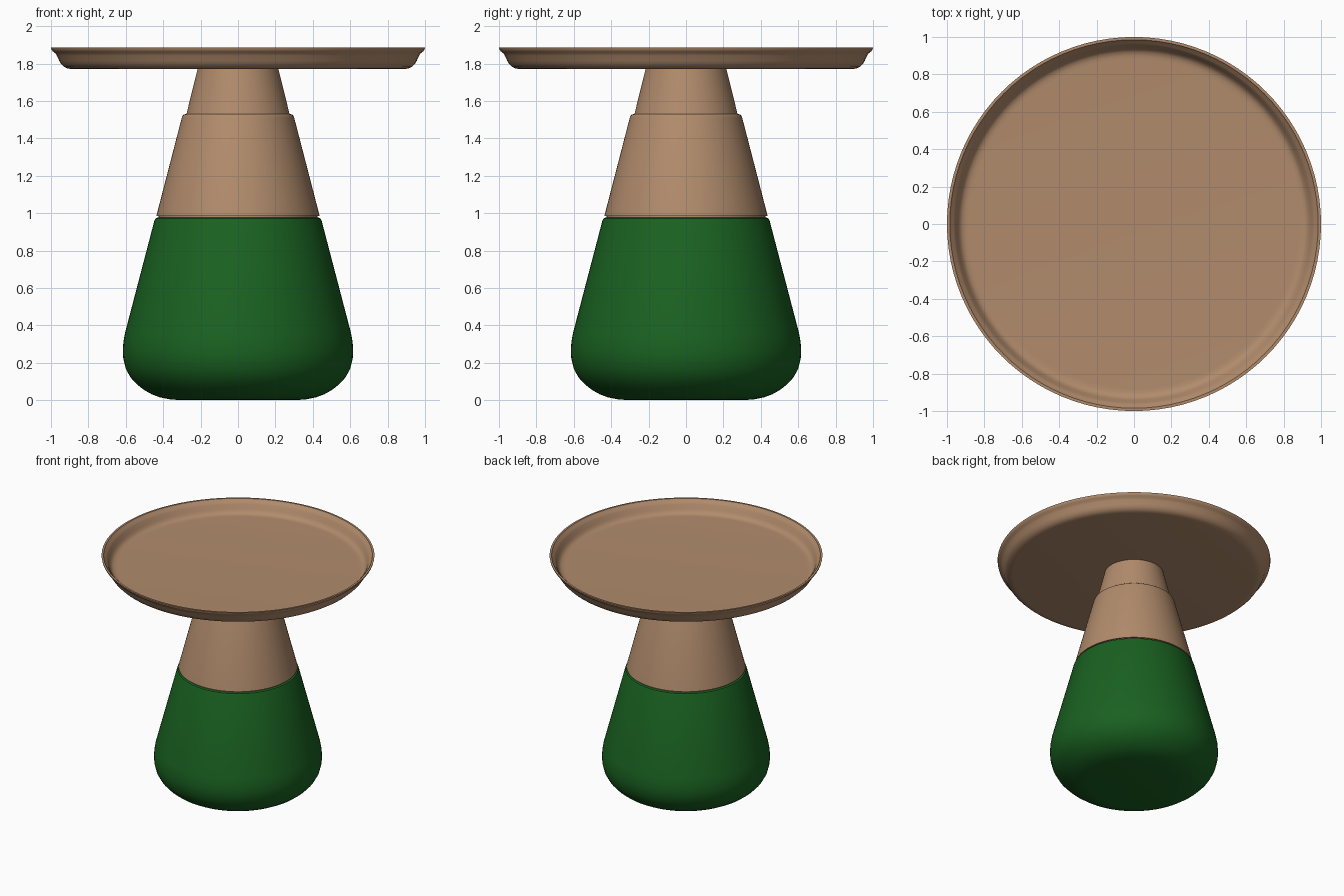
import bpy, bmesh, math

SEGMENTS = 96


def material(name, color):
    m = bpy.data.materials.new(name)
    m.diffuse_color = color
    return m


def lathe(name, profile, mat):
    """Revolve an (r, z) profile around z; r = 0 ends close the solid."""
    bm = bmesh.new()
    verts = [bm.verts.new((r, 0, z)) for r, z in profile]
    edges = [bm.edges.new(p) for p in zip(verts, verts[1:])]
    bmesh.ops.spin(bm, geom=verts + edges, cent=(0, 0, 0), axis=(0, 0, 1),
                   angle=math.tau, steps=SEGMENTS, use_duplicate=False)
    bmesh.ops.remove_doubles(bm, verts=bm.verts, dist=1e-4)
    bmesh.ops.recalc_face_normals(bm, faces=bm.faces)
    me = bpy.data.meshes.new(name)
    bm.to_mesh(me)
    bm.free()
    me.materials.append(mat)
    ob = bpy.data.objects.new(name, me)
    bpy.context.collection.objects.link(ob)
    bpy.ops.object.select_all(action='DESELECT')
    ob.select_set(True)
    bpy.context.view_layer.objects.active = ob
    bpy.ops.object.shade_smooth_by_angle(angle=math.radians(35))
    return ob


wood = material("wood", (0.44, 0.26, 0.15, 1))
green = material("green", (0.01, 0.12, 0.015, 1))

# Heavy rounded base
lathe("base", [
    (0, 0), (0.30, 0), (0.36, 0.004), (0.42, 0.016), (0.46, 0.031),
    (0.50, 0.053), (0.54, 0.084), (0.575, 0.122), (0.60, 0.168),
    (0.613, 0.22), (0.616, 0.26), (0.613, 0.31), (0.604, 0.36),
    (0.447, 0.96), (0.441, 0.972), (0.432, 0.976), (0, 0.976)], green)

# Tapered wooden collar, separated from the base by a thin shadow gap
lathe("collar", [
    (0, 0.97), (0.425, 0.97), (0.425, 0.984), (0.436, 0.985),
    (0.434, 0.995), (0.300, 1.512), (0.296, 1.522), (0.288, 1.528),
    (0.270, 1.532), (0, 1.532)], wood)

# Slimmer neck under the tray
lathe("neck", [(0, 1.50), (0.283, 1.50), (0.215, 1.775), (0, 1.775)], wood)

# Round tray with a flared lip
lathe("tray", [
    (0, 1.77), (0.885, 1.77), (0.91, 1.773), (0.93, 1.782), (0.945, 1.797),
    (0.956, 1.815), (0.968, 1.842), (0.977, 1.855), (0.990, 1.865),
    (0.997, 1.874), (1.0, 1.887), (0.985, 1.887), (0.980, 1.879),
    (0.966, 1.868), (0.956, 1.853), (0.943, 1.823), (0.932, 1.805),
    (0.919, 1.794), (0.900, 1.789), (0.88, 1.788), (0, 1.788)], wood)
